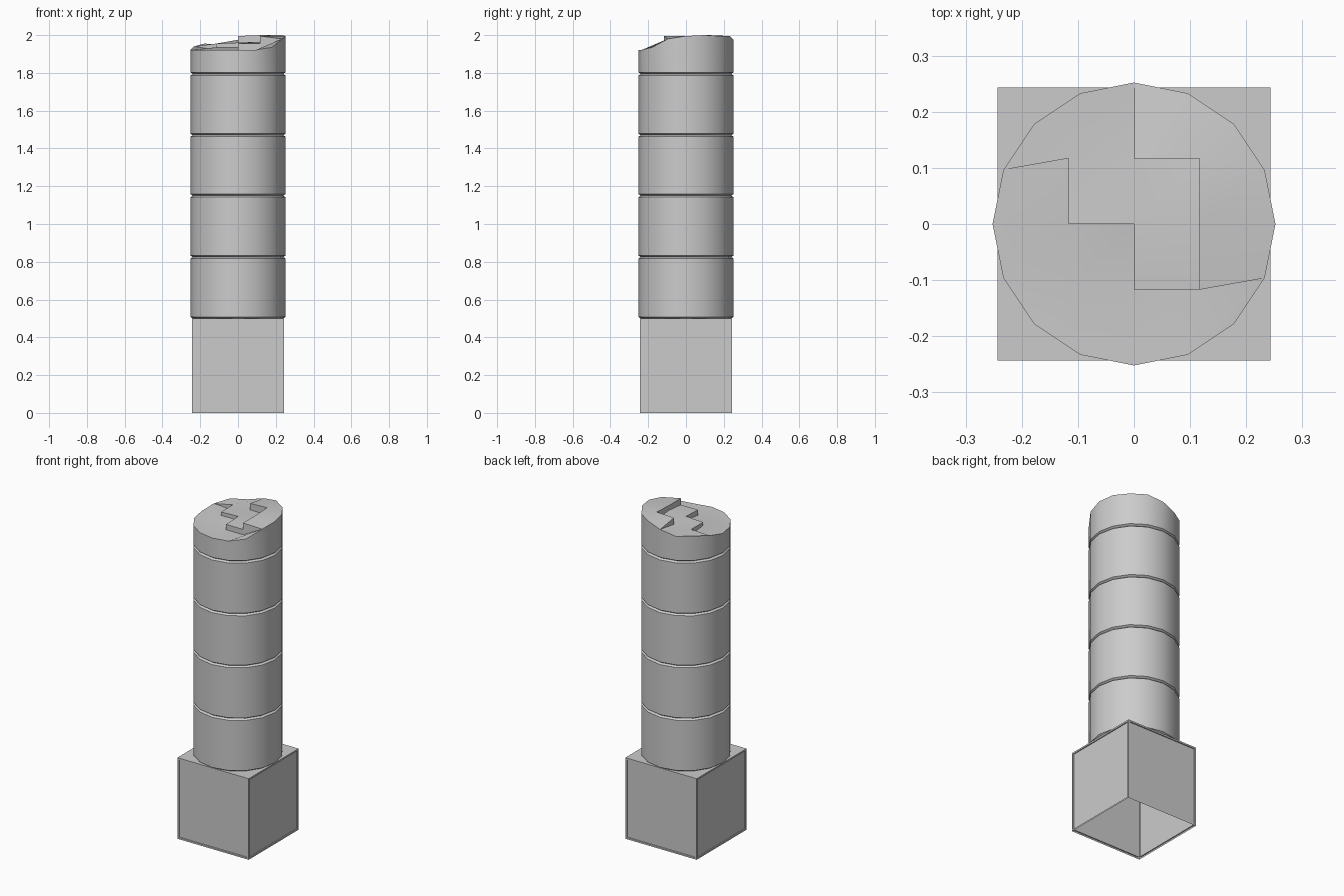
import bpy, bmesh, math

if "Cube" in bpy.data.objects:
    bpy.data.objects.remove(bpy.data.objects["Cube"])

R = 0.252
SEAMS = [0.5, 0.825, 1.15, 1.47, 1.795]
SIDES = 16


def finish(name, bm, smooth=None):
    bmesh.ops.remove_doubles(bm, verts=bm.verts, dist=0.0005)
    bmesh.ops.recalc_face_normals(bm, faces=bm.faces)
    mesh = bpy.data.meshes.new(name)
    bm.to_mesh(mesh)
    bm.free()
    obj = bpy.data.objects.new(name, mesh)
    bpy.context.collection.objects.link(obj)
    if smooth:
        bpy.ops.object.select_all(action='DESELECT')
        obj.select_set(True)
        bpy.context.view_layer.objects.active = obj
        bpy.ops.object.shade_smooth_by_angle(angle=math.radians(smooth))
    return obj


def ring_point(k, r, z):
    a = 2 * math.pi * k / SIDES
    return (r * math.cos(a), r * math.sin(a), z)


def add_face(bm, points):
    unique = []
    for p in points:
        if all(max(abs(a - b) for a, b in zip(p, q)) > 0.0005 for q in unique):
            unique.append(p)
    if len(unique) > 2:
        bm.faces.new([bm.verts.new(p) for p in unique])


def lathe(bm, profile):
    for (r0, z0), (r1, z1) in zip(profile, profile[1:]):
        for k in range(SIDES):
            add_face(bm, [ring_point(k, r0, z0), ring_point(k + 1, r0, z0),
                          ring_point(k + 1, r1, z1), ring_point(k, r1, z1)])


# Plinth: hollow box, open below, with shallow framed side panels
bm = bmesh.new()
bmesh.ops.create_cube(bm, size=1)
for v in bm.verts:
    v.co.x *= 0.486
    v.co.y *= 0.486
    v.co.z = (v.co.z + 0.5) * 0.5
bm.normal_update()
bmesh.ops.delete(bm, geom=[f for f in bm.faces if f.normal.z < -0.5], context='FACES_ONLY')
sides = [f for f in bm.faces if abs(f.normal.z) < 0.5]
bmesh.ops.inset_individual(bm, faces=sides, thickness=0.014, depth=0)
bmesh.ops.inset_individual(bm, faces=sides, thickness=0.002, depth=-0.005)
finish("plinth", bm)

# Column drums with chamfered joints
for i, (z0, z1) in enumerate(zip(SEAMS, SEAMS[1:])):
    bm = bmesh.new()
    lathe(bm, [(R - 0.012, z0), (R, z0 + 0.008), (R, z1 - 0.008), (R - 0.012, z1)])
    finish(f"drum_{i + 1}", bm, 30)

# Broken top drum: 4 x 4 patches at three levels, torn apart by small steps
LEVELS = ["LLLH", "LLMH", "LMMH", "MMHH"]   # rows front to back, left to right
LEVELS[0] = "LLLL"
HEIGHT = {"L": 1.922, "M": 1.955, "H": 1.995}
TEARS = {(0, 2): 1.975, (-2, 1): 1.94, (2, -1): 1.98}   # rim points where tears end
PEAKS = {("H", 2, 1): 2.0, ("H", 1, 1): 2.0, ("L", 2, -2): 1.935, ("M", 0, 0): 1.96,
         ("L", 0, 0): 1.935, ("L", -1, 0): 1.935, ("M", -1, 2): 1.95, ("M", 1, 0): 1.965}


def corner(i, j, level):
    z = TEARS.get((i, j), PEAKS.get((level, i, j), HEIGHT[level]))
    if max(abs(i), abs(j)) == 2:
        k = round(math.atan2(j, i) / (math.pi / 8))
        return ring_point(k, R, z)
    return (i * 0.117, j * 0.117, z)


def level_at(ci, cj):
    return LEVELS[cj][ci] if 0 <= ci < 4 and 0 <= cj < 4 else None


Z_SIDE = SEAMS[-1] + 0.008
bm = bmesh.new()
lathe(bm, [(R - 0.012, SEAMS[-1]), (R, Z_SIDE)])
for ci in range(4):
    for cj in range(4):
        lv = level_at(ci, cj)
        i, j = ci - 2, cj - 2
        loop = [(i, j), (i + 1, j), (i + 1, j + 1), (i, j + 1)]
        add_face(bm, [corner(*p, lv) for p in loop])
        neighbours = [(ci, cj - 1), (ci + 1, cj), (ci, cj + 1), (ci - 1, cj)]
        for n, other in enumerate(neighbours):
            a, b = loop[n], loop[(n + 1) % 4]
            pa, pb = corner(*a, lv), corner(*b, lv)
            lo = level_at(*other)
            if lo is None:      # outer wall of the drum
                add_face(bm, [(pa[0], pa[1], Z_SIDE), (pb[0], pb[1], Z_SIDE), pb, pa])
            elif HEIGHT[lv] > HEIGHT[lo]:       # step down to a lower patch
                add_face(bm, [corner(*a, lo), corner(*b, lo), pb, pa])
finish("broken_top", bm, 35)
